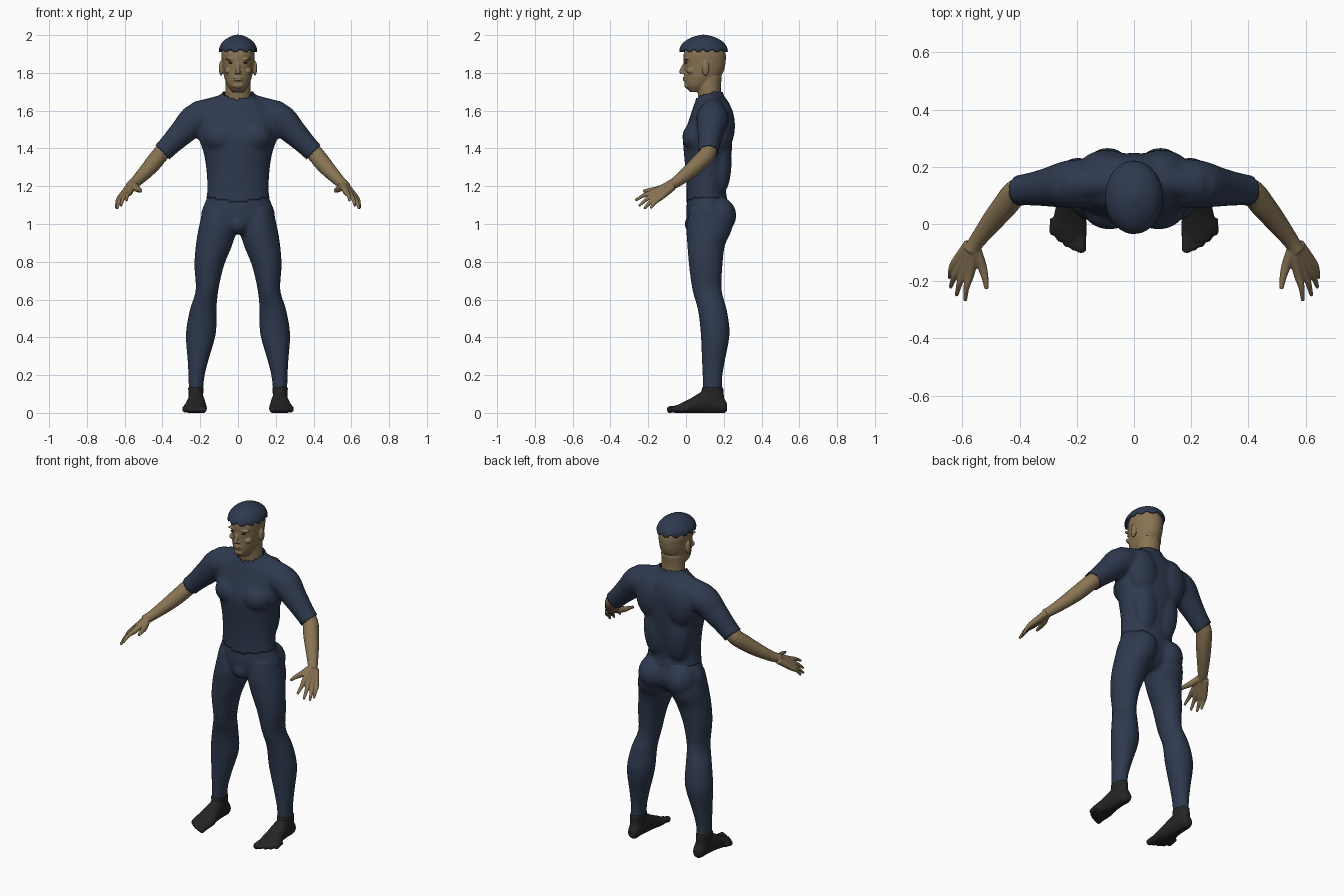
import bpy, bmesh, math
from mathutils import Vector, Matrix

cube = bpy.data.objects.get("Cube")
if cube:
    bpy.data.objects.remove(cube, do_unlink=True)


def material(name, rgb):
    mat = bpy.data.materials.new(name)
    mat.use_nodes = True
    mat.diffuse_color = (*rgb, 1)
    mat.node_tree.nodes["Principled BSDF"].inputs["Base Color"].default_value = (*rgb, 1)
    return mat


navy = material("navy cloth", (.028, .042, .078))
skin = material("skin", (.25, .175, .088))
black = material("black shoe", (.018, .018, .018))
dark = material("dark eye", (.03, .022, .015))


def spline(rows, steps=4):
    """Smooth curve through rows of any length."""
    out = []
    for i in range(len(rows) - 1):
        a, b, c, d = (rows[max(0, min(len(rows) - 1, i + k))] for k in (-1, 0, 1, 2))
        for s in range(steps):
            t = s / steps
            out.append([q + t / 2 * (r - p + t * (2 * p - 5 * q + 4 * r - e + t * (3 * (q - r) + e - p)))
                        for p, q, r, e in zip(a, b, c, d)])
    return out + [list(rows[-1])]


def skin_rings(bm, rings):
    loops = [[bm.verts.new(p) for p in ring] for ring in rings]
    n = len(loops[0])
    for low, high in zip(loops, loops[1:]):
        for i in range(n):
            j = (i + 1) % n
            bm.faces.new((low[i], low[j], high[j], high[i]))
    bm.faces.new(loops[0][::-1])
    bm.faces.new(loops[-1])


def circle(n=32):
    return [(math.cos(math.tau * i / n), math.sin(math.tau * i / n)) for i in range(n)]


def loft(bm, rows, axis="z"):
    """Stack ellipses: position, min and max across, min and max in depth."""
    rings = []
    for t, a0, a1, b0, b1 in spline(rows):
        flat = [((a0 + a1) / 2 + c * (a1 - a0) / 2, (b0 + b1) / 2 + s * (b1 - b0) / 2) for c, s in circle()]
        rings.append([(a, b, t) if axis == "z" else (a, t, b) for a, b in flat])
    skin_rings(bm, rings)


def stack(bm, rows):
    """Centred loft: height, half width, front, back."""
    loft(bm, [(z, -w, w, f, b) for z, w, f, b in rows])


def tube(bm, rows):
    """Round limb through points, each with a radius."""
    rows = spline(rows)
    rings = []
    for i, (x, y, z, r) in enumerate(rows):
        before, after = rows[max(i - 1, 0)], rows[min(i + 1, len(rows) - 1)]
        turn = (Vector(after[:3]) - Vector(before[:3])).to_track_quat("Z", "Y")
        rings.append([Vector((x, y, z)) + turn @ Vector((c * r, s * r, 0)) for c, s in circle(16)])
    skin_rings(bm, rings)


def ball(bm, centre, size):
    matrix = Matrix.Translation(centre) @ Matrix.Diagonal((*size, 1))
    bmesh.ops.create_uvsphere(bm, u_segments=20, v_segments=12, radius=1, matrix=matrix)


def mirror(bm):
    copy = bmesh.ops.duplicate(bm, geom=bm.verts[:] + bm.edges[:] + bm.faces[:])["geom"]
    for v in copy:
        if isinstance(v, bmesh.types.BMVert):
            v.co.x *= -1
    bmesh.ops.reverse_faces(bm, faces=[f for f in copy if isinstance(f, bmesh.types.BMFace)])


def finish(name, bm, mat, voxel=0, smooth=4, trim=None, floor=False):
    """Fuse the pieces into one surface, then cut open edges by a rule."""
    mesh = bpy.data.meshes.new(name)
    bmesh.ops.recalc_face_normals(bm, faces=bm.faces[:])
    bm.to_mesh(mesh)
    bm.free()
    ob = bpy.data.objects.new(name, mesh)
    bpy.context.collection.objects.link(ob)
    if voxel:
        fuse = ob.modifiers.new("fuse", "REMESH")
        fuse.mode, fuse.voxel_size = "VOXEL", voxel
        soft = ob.modifiers.new("soften", "SMOOTH")
        soft.factor, soft.iterations = .5, smooth
        graph = bpy.context.evaluated_depsgraph_get()
        baked = bpy.data.meshes.new_from_object(ob.evaluated_get(graph))
        ob.modifiers.clear()
        ob.data = baked
        bm = bmesh.new()
        bm.from_mesh(baked)
        if trim:
            gone = [f for f in bm.faces if trim(*f.calc_center_median())]
            bmesh.ops.delete(bm, geom=gone, context="FACES")
            shell = ob.modifiers.new("cloth thickness", "SOLIDIFY")
            shell.thickness, shell.offset = .006, -1
        if floor:
            for v in bm.verts:
                v.co.z = max(v.co.z, 0)
        bm.to_mesh(baked)
        bm.free()
    ob.data.materials.clear()
    ob.data.materials.append(mat)
    ob.data.shade_smooth()
    return ob


# Shirt: sleeves, chest and shoulder blades, torso
bm = bmesh.new()
tube(bm, [(.08, .14, 1.56, .08), (.21, .14, 1.56, .086), (.29, .13, 1.49, .071),
          (.36, .122, 1.42, .058), (.43, .115, 1.35, .052)])
ball(bm, (.085, .055, 1.46), (.095, .075, .08))
ball(bm, (.095, .19, 1.52), (.1, .07, .14))
ball(bm, (.07, .18, 1.33), (.08, .062, .18))
tube(bm, [(.04, .14, 1.65, .05), (.12, .145, 1.62, .055), (.22, .14, 1.585, .065)])
mirror(bm)
stack(bm, [(1.06, .175, .004, .235), (1.12, .17, .003, .22), (1.18, .163, .003, .213), (1.28, .167, -.002, .23),
           (1.38, .183, -.012, .242), (1.46, .21, -.014, .246), (1.55, .215, .015, .248),
           (1.62, .18, .038, .238), (1.66, .115, .052, .215), (1.69, .084, .056, .197), (1.75, .08, .055, .195)])


def shirt_trim(x, y, z):
    x = abs(x)
    collar = z > 1.66 + .25 * (y - .06) + .2 * x and x < .12
    sleeve = x > .3 and x - z > -.98
    return collar or sleeve or z < 1.115 + .15 * x


finish("shirt", bm, navy, .011, 4, shirt_trim)

# Trousers: legs and buttocks, then pelvis
bm = bmesh.new()
loft(bm, [(1.08, .03, .185, .02, .23), (.98, .008, .208, .003, .245), (.89, .03, .223, .007, .207),
          (.78, .074, .231, .016, .193), (.65, .104, .224, .034, .189), (.545, .114, .255, .063, .216),
          (.42, .117, .276, .078, .231), (.28, .156, .267, .084, .207), (.19, .178, .262, .088, .192),
          (.12, .184, .261, .088, .192)])
ball(bm, (.092, .17, 1.045), (.09, .097, .1))
mirror(bm)
stack(bm, [(1.17, .152, .012, .205), (1.12, .172, .005, .22), (1.05, .196, .002, .238),
           (.99, .17, .01, .22), (.95, .06, .03, .18)])
ball(bm, (0, .05, 1.0), (.055, .058, .055))
finish("trousers", bm, navy, .01, 4)

# Shoes with softly marked toes
for side, label in ((1, "left"), (-1, "right")):
    bm = bmesh.new()
    loft(bm, [(.217, .2, .24, .01, .05), (.195, .188, .253, -.005, .085), (.15, .183, .26, -.005, .12),
              (.09, .176, .267, -.005, .115), (.03, .168, .28, -.005, .08), (-.02, .164, .29, -.005, .054),
              (-.06, .168, .265, 0, .036)], "y")
    loft(bm, [(.03, .186, .26, .085, .205), (.1, .184, .262, .083, .2), (.137, .181, .265, .083, .197)])
    for i, y in enumerate((-.1, -.092, -.08, -.062, -.04)):
        x = .185 + .024 * i
        r = .018 if i == 0 else .014
        tube(bm, [(x, .02, .025, r), (x, y + .03, .02, r), (x, y + .008, .015, r), (x, y, .013, r / 2)])
    for v in bm.verts:
        v.co.x *= side
    finish(label + "_shoe", bm, black, .006, 2, floor=True)

# Forearms and hands: four fingers fan out from the wrist, plus a thumb
tips = [(.59, -.268, 1.125), (.62, -.25, 1.095), (.641, -.222, 1.08), (.645, -.188, 1.083)]
for side, label in ((1, "left"), (-1, "right")):
    bm = bmesh.new()
    tube(bm, [(.36, .125, 1.42, .043), (.41, .113, 1.37, .045), (.45, .065, 1.32, .044),
              (.495, .01, 1.27, .038), (.545, -.055, 1.22, .029), (.572, -.095, 1.2, .026)])
    for i, tip in enumerate(tips):
        t = i / 3
        wrist = Vector((.555, -.085, 1.21)).lerp((.575, -.07, 1.197), t)
        knuckle = Vector((.573, -.175, 1.168)).lerp((.624, -.135, 1.14), t)
        middle = knuckle.lerp(tip, .5) + Vector((.004, 0, .006))
        tube(bm, [(*wrist, .02), (*knuckle, .016), (*middle, .011), (*tip, .007)])
    tube(bm, [(.552, -.09, 1.205, .019), (.532, -.145, 1.185, .017), (.52, -.19, 1.18, .012), (.515, -.227, 1.174, .008)])
    for v in bm.verts:
        v.co.x *= side
    finish(label + "_arm", bm, skin, .004, 3)

# Head: ears, brows, cheeks, nostrils, then skull, neck and nose
bm = bmesh.new()
ball(bm, (.09, .103, 1.825), (.011, .02, .04))
ball(bm, (.038, .004, 1.872), (.03, .014, .007))
ball(bm, (.052, .025, 1.81), (.02, .022, .016))
ball(bm, (.011, -.014, 1.8), (.008, .01, .007))
mirror(bm)
stack(bm, [(1.6, .08, .075, .2), (1.66, .07, .066, .188), (1.72, .067, .06, .184), (1.78, .067, .06, .19)])
stack(bm, [(1.7, .03, .02, .09), (1.73, .054, -.003, .13), (1.77, .071, -.009, .175), (1.81, .079, -.009, .2),
           (1.86, .085, -.012, .21), (1.9, .088, -.012, .21), (1.94, .08, .005, .195), (1.97, .05, .04, .16)])
tube(bm, [(0, .004, 1.865, .009), (0, -.012, 1.835, .01), (0, -.024, 1.808, .012), (0, -.022, 1.797, .009)])
for z in (1.762, 1.774):
    ball(bm, (0, -.007, z), (.026, .011, .0055))
ball(bm, (0, .01, 1.733), (.032, .02, .017))
finish("head", bm, skin, .004, 2)

# Eyes
bm = bmesh.new()
ball(bm, (.036, .001, 1.854), (.015, .007, .0045))
mirror(bm)
finish("eyes", bm, dark)

# Cap: shallow dome with a ragged rim
bm = bmesh.new()
stack(bm, [(1.88, .094, -.028, .213), (1.915, .102, -.036, .222), (1.945, .095, -.027, .213),
           (1.97, .076, -.003, .189), (1.99, .045, .035, .15), (2.002, .012, .08, .105)])
finish("cap", bm, navy, .006, 2,
       lambda x, y, z: z < 1.917 + .007 * math.sin(13 * math.atan2(x, y - .09)))
